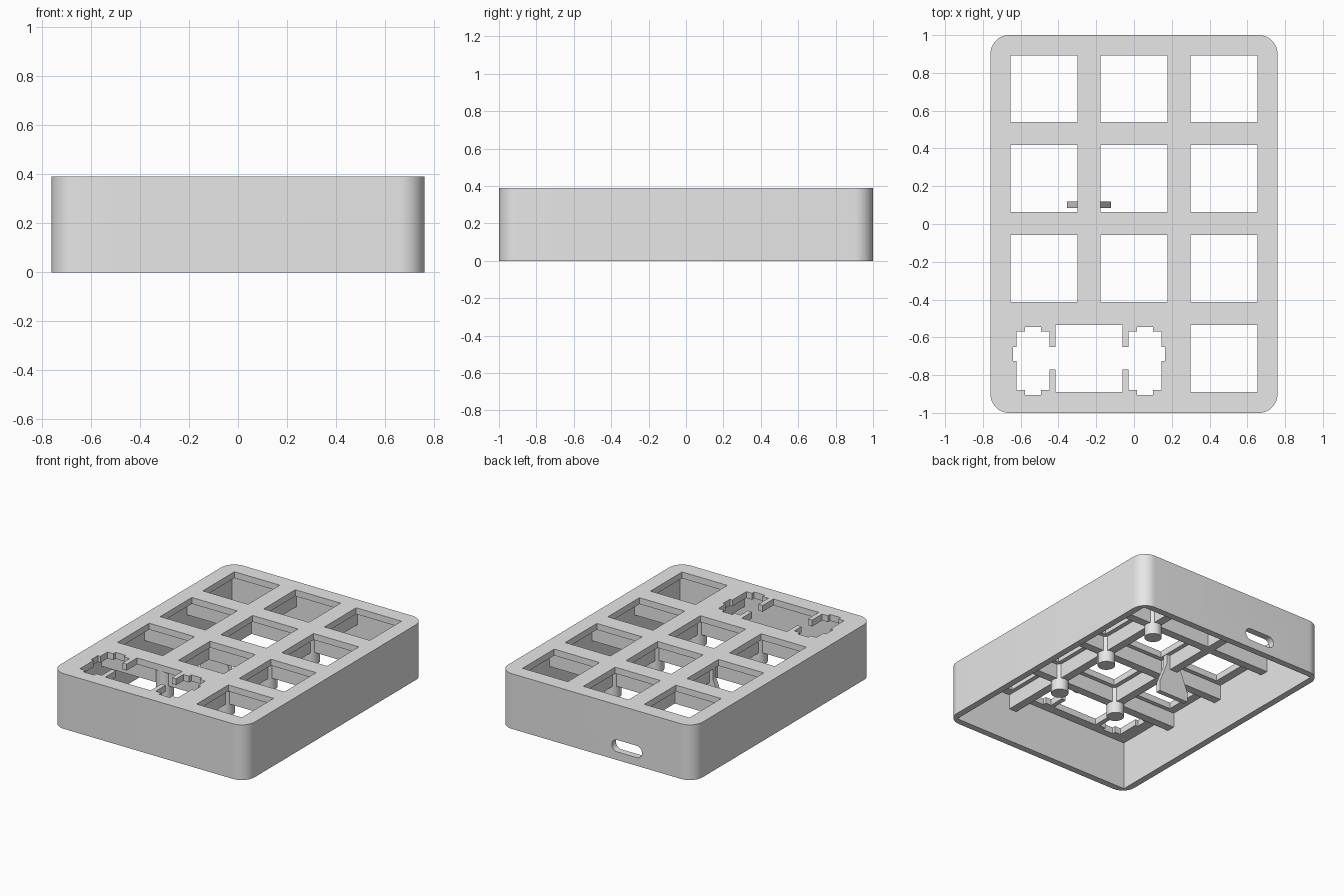
import bpy, bmesh, math

if "Cube" in bpy.data.objects:
    bpy.data.objects.remove(bpy.data.objects["Cube"], do_unlink=True)

grey = bpy.data.materials.new("plain grey")
grey.use_nodes = True
COLOUR = (0.8, 0.8, 0.8, 1)
grey.diffuse_color = COLOUR
grey.node_tree.nodes["Principled BSDF"].inputs["Base Color"].default_value = COLOUR

HX, HY, H = 0.76, 1.0, 0.39       # half width, half depth, height
WALL, PLATE = 0.047, 0.045
PITCH, KEY = 0.476, 0.354
UNDER = H - PLATE
MID_Y = 0.002
cols = [-PITCH, 0, PITCH]
rows = [MID_Y + PITCH * k for k in (1.5, 0.5, -0.5, -1.5)]


def finish(name, bm):
    bmesh.ops.recalc_face_normals(bm, faces=bm.faces)
    me = bpy.data.meshes.new(name)
    bm.to_mesh(me)
    bm.free()
    ob = bpy.data.objects.new(name, me)
    bpy.context.collection.objects.link(ob)
    me.materials.append(grey)
    return ob


def prism(name, pts, offset, axis="z"):
    """Extrude a 2D outline from offset[0] to offset[1] along z or y."""
    bm = bmesh.new()
    lo, hi = offset
    place = (lambda a, b, d: (a, b, d)) if axis == "z" else (lambda a, b, d: (a, d, b))
    face = bm.faces.new([bm.verts.new(place(a, b, lo)) for a, b in pts])
    new = bmesh.ops.extrude_face_region(bm, geom=[face])["geom"]
    vec = (0, 0, hi - lo) if axis == "z" else (0, hi - lo, 0)
    bmesh.ops.translate(bm, vec=vec, verts=[v for v in new if isinstance(v, bmesh.types.BMVert)])
    return finish(name, bm)


def rect(x0, x1, y0, y1):
    return [(x0, y0), (x1, y0), (x1, y1), (x0, y1)]


def rounded(cx, cy, hx, hy, r, n):
    """Rounded rectangle outline."""
    pts = []
    for q, (sx, sy) in enumerate([(1, 1), (-1, 1), (-1, -1), (1, -1)]):
        for i in range(n + 1):
            a = math.pi / 2 * (q + i / n)
            pts.append((cx + sx * (hx - r) + r * math.cos(a), cy + sy * (hy - r) + r * math.sin(a)))
    return pts


def cut(ob, cutter):
    mod = ob.modifiers.new("cut", "BOOLEAN")
    mod.operation, mod.solver, mod.object = "DIFFERENCE", "EXACT", cutter
    bpy.context.view_layer.objects.active = ob
    bpy.ops.object.modifier_apply(modifier=mod.name)
    bpy.data.objects.remove(cutter, do_unlink=True)


# Case shell with a square-cornered cavity open at the bottom
case = prism("case", rounded(0, 0, HX, HY, 0.1, 12), (0, H))
IX, IY = HX - WALL, HY - WALL
cut(case, prism("cavity", rect(-IX, IX, -IY, IY), (-0.1, UNDER)))

# Switch openings, with one double-width key at the front
through = (UNDER - 0.05, H + 0.05)
wide_x = -PITCH / 2
k = KEY / 2
openings = [(x, y) for y in rows[:3] for x in cols] + [(cols[2], rows[3]), (wide_x, rows[3])]
for x, y in openings:
    cut(case, prism("switch_cutter", rect(x - k, x + k, y - k, y + k), through))

# Stabiliser openings mirrored on either side of the wide key
for s in (-1, 1):
    outline = [(0.17, -0.77), (0.21, -0.77), (0.21, -0.88), (0.255, -0.88), (0.255, -0.905),
               (0.338, -0.905), (0.338, -0.88), (0.383, -0.88), (0.383, -0.725), (0.403, -0.725),
               (0.403, -0.65), (0.383, -0.65), (0.383, -0.57), (0.338, -0.57), (0.338, -0.545),
               (0.255, -0.545), (0.255, -0.57), (0.21, -0.57), (0.21, -0.65), (0.17, -0.65)]
    cut(case, prism("stabiliser_cutter", [(wide_x + s * a, b) for a, b in outline], through))

# Cable slot in the back wall
cut(case, prism("slot_cutter", rounded(wide_x, 0.1, 0.118, 0.042, 0.0419, 8), (HY - 0.1, HY + 0.1), "y"))

# Stiffening ribs under the plate, between the keys
RIB, RIB_Z = 0.03, 0.24
TOP = UNDER + 0.01
lines_y = [MID_Y + PITCH * j for j in (-1, 0, 1)]
EX, EY = IX + 0.01, IY + 0.01
for y in lines_y:
    prism("cross_rib", rect(-EX, EX, y - RIB, y + RIB), (RIB_Z, TOP))
for x, start in ((-PITCH / 2, lines_y[0]), (PITCH / 2, -EY)):
    prism("long_rib", rect(x - RIB, x + RIB, start, EY), (RIB_Z, TOP))

# Round mounting posts at the rib crossings
posts = [(PITCH / 2, y) for y in lines_y] + [(-PITCH / 2, lines_y[0])]
for x, y in posts:
    post = prism("mounting_post", rounded(x, y, 0.057, 0.057, 0.0569, 8), (0.157, TOP))
    post.select_set(True)

# Flared stop that holds the circuit board behind the cable slot
half = [(0.1175, 0.05), (0.1175, 0.12), (0.058, 0.27), (0.058, TOP)]
stop = [(wide_x + a, z) for a, z in half] + [(wide_x - a, z) for a, z in reversed(half)]
prism("board_stop", stop, (0.085, 0.12), "y")

# Smooth the rounded corners, slot and posts while keeping edges sharp
case.select_set(True)
bpy.context.view_layer.objects.active = case
bpy.ops.object.shade_smooth_by_angle(angle=math.radians(30))
